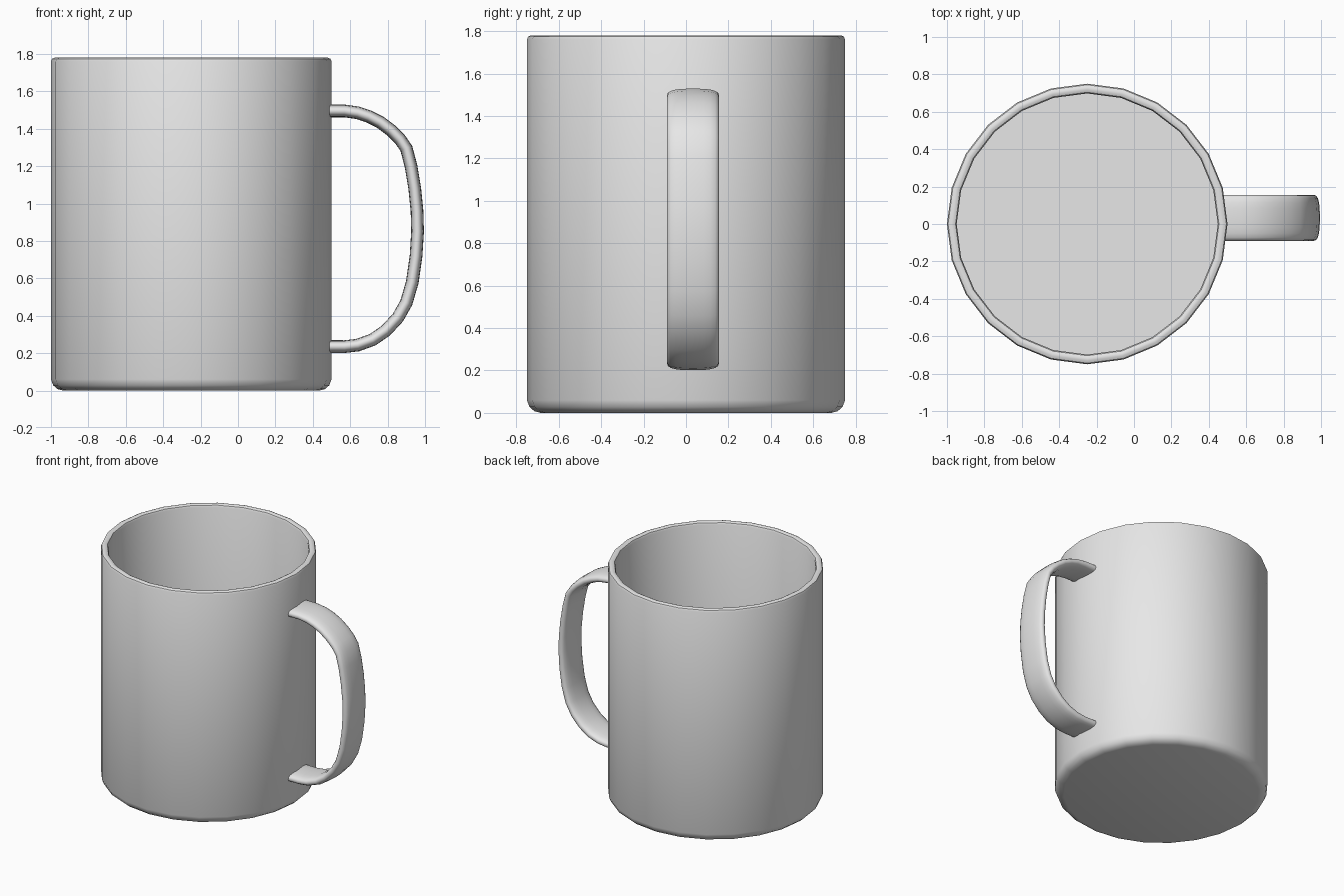
import bpy, bmesh, math
from mathutils import Vector

cube = bpy.data.objects.get("Cube")
if cube:
    bpy.data.objects.remove(cube, do_unlink=True)

grey = bpy.data.materials.new("plain grey")
grey.use_nodes = True
colour = (0.8, 0.8, 0.8, 1)
grey.diffuse_color = colour
grey.node_tree.nodes["Principled BSDF"].inputs["Base Color"].default_value = colour


def loft(name, rings, sharp_angle):
    """Skin a row of closed rings and cap both ends."""
    bm = bmesh.new()
    rows = [[bm.verts.new(p) for p in ring] for ring in rings]
    for a, b in zip(rows, rows[1:]):
        for i in range(len(a)):
            j = (i + 1) % len(a)
            bm.faces.new((a[i], a[j], b[j], b[i]))
    bm.faces.new(rows[0][::-1])
    bm.faces.new(rows[-1])
    bmesh.ops.recalc_face_normals(bm, faces=bm.faces)
    mesh = bpy.data.meshes.new(name)
    bm.to_mesh(mesh)
    bm.free()
    mesh.materials.append(grey)
    obj = bpy.data.objects.new(name, mesh)
    bpy.context.collection.objects.link(obj)
    bpy.ops.object.select_all(action="DESELECT")
    obj.select_set(True)
    bpy.context.view_layer.objects.active = obj
    bpy.ops.object.shade_smooth_by_angle(angle=math.radians(sharp_angle))
    return obj


# Mug body: rounded foot, straight wall, rounded rim, hollow inside
SIDES, CENTRE_X = 24, -0.25
profile = [(0.685, 0), (0.715, 0.008), (0.738, 0.028), (0.75, 0.06),
           (0.75, 1.76), (0.744, 1.774), (0.73, 1.78), (0.717, 1.78),
           (0.704, 1.774), (0.698, 1.76), (0.698, 0.05)]
turns = [math.tau * i / SIDES for i in range(SIDES)]
loft("mug_body",
     [[(CENTRE_X + r * math.cos(t), r * math.sin(t), z) for t in turns]
      for r, z in profile], 40)

# Handle: flat rounded band swept along a bowed path
path = [(0.47, 1.495), (0.57, 1.495), (0.64, 1.485), (0.70, 1.465),
        (0.76, 1.435), (0.82, 1.39), (0.865, 1.345), (0.9, 1.295),
        (0.925, 1.2), (0.945, 1.08), (0.957, 0.96), (0.96, 0.85),
        (0.952, 0.72), (0.932, 0.58), (0.9, 0.47), (0.855, 0.39),
        (0.79, 0.32), (0.72, 0.272), (0.64, 0.243), (0.57, 0.235),
        (0.47, 0.235)]
points = [Vector((x, 0, z)) for x, z in path]
HALF_WIDTH, HALF_THICK, MIDDLE_Y, SECTION = 0.123, 0.034, 0.033, 20


def rounded(v):
    return math.copysign(abs(v) ** 0.75, v)


rings = []
for i, p in enumerate(points):
    before = points[max(i - 1, 0)]
    after = points[min(i + 1, len(points) - 1)]
    along = (after - before).normalized()
    outward = Vector((-along.z, 0, along.x))
    ring = []
    for k in range(SECTION):
        t = math.tau * k / SECTION
        q = p + outward * HALF_THICK * rounded(math.sin(t))
        q.y = MIDDLE_Y + HALF_WIDTH * rounded(math.cos(t))
        ring.append(q)
    rings.append(ring)
loft("handle", rings, 50)
